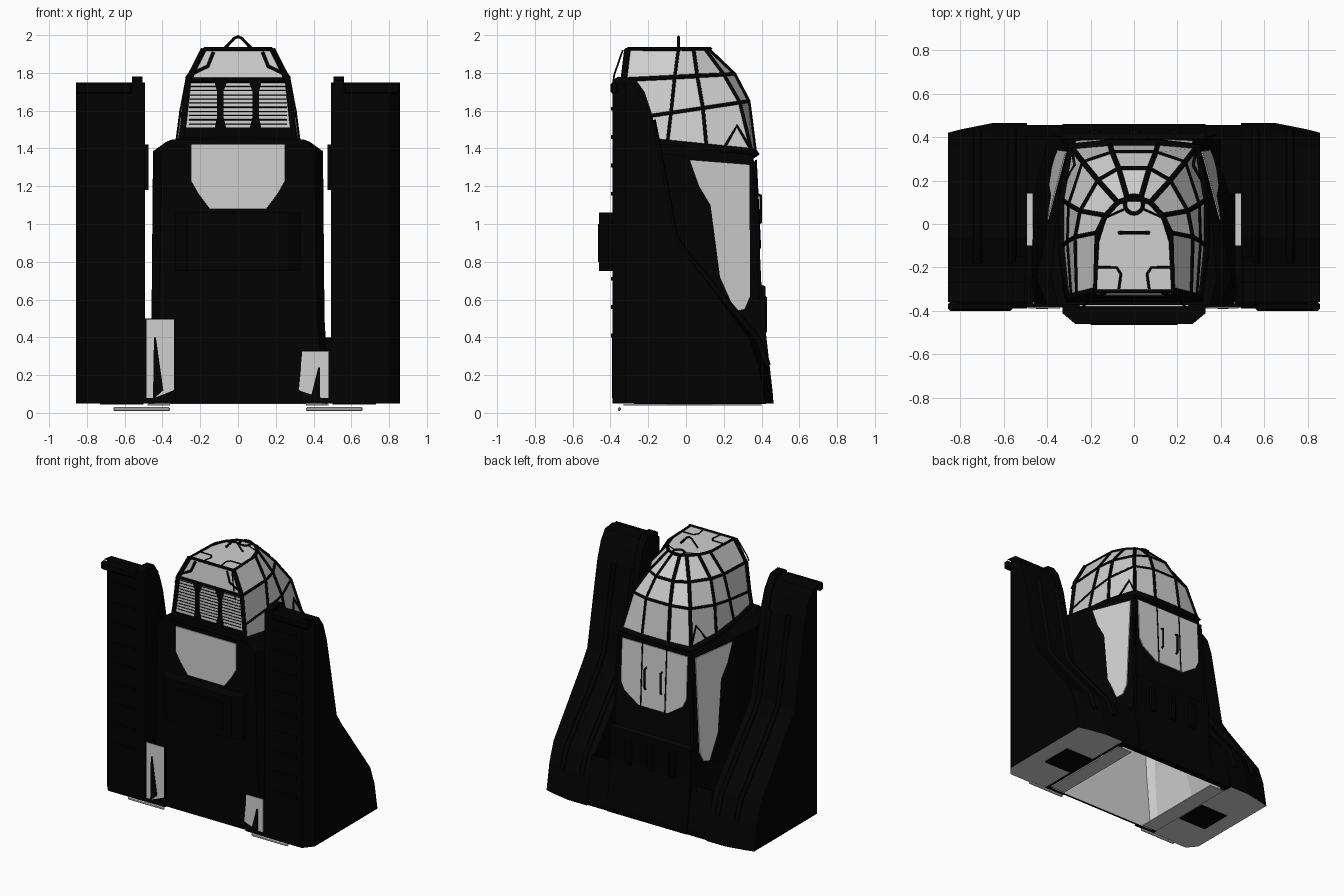
import bpy, bmesh, math
from mathutils import Vector
from mathutils.bvhtree import BVHTree

cube = bpy.data.objects.get("Cube")
if cube:
    bpy.data.objects.remove(cube, do_unlink=True)


def material(name, value):
    m = bpy.data.materials.new(name)
    m.use_nodes = True
    col = (value, value, value, 1)
    m.diffuse_color = col
    m.node_tree.nodes["Principled BSDF"].inputs["Base Color"].default_value = col
    return m


BLACK = material("black", 0.0005)
GREY = material("light grey", 0.63)


def add(name, bm, *mats):
    bmesh.ops.recalc_face_normals(bm, faces=bm.faces)
    me = bpy.data.meshes.new(name)
    bm.to_mesh(me)
    bm.free()
    for m in mats:
        me.materials.append(m)
    ob = bpy.data.objects.new(name, me)
    bpy.context.collection.objects.link(ob)
    return ob


def prism(name, pts, shift, mat):
    """Polygon of 3D points extruded along a shift vector."""
    bm = bmesh.new()
    f = bm.faces.new([bm.verts.new(p) for p in pts])
    r = bmesh.ops.extrude_face_region(bm, geom=[f])
    new = [v for v in r["geom"] if isinstance(v, bmesh.types.BMVert)]
    bmesh.ops.translate(bm, verts=new, vec=shift)
    return add(name, bm, mat)


def box(name, lo, hi, mat, bevel=0):
    pts = [(lo[0], lo[1], lo[2]), (hi[0], lo[1], lo[2]), (hi[0], hi[1], lo[2]), (lo[0], hi[1], lo[2])]
    ob = prism(name, pts, (0, 0, hi[2] - lo[2]), mat)
    if bevel:
        b = ob.modifiers.new("bevel", "BEVEL")
        b.width, b.segments = bevel, 1


def bars(name, paths, radius, closed=False):
    cu = bpy.data.curves.new(name, "CURVE")
    cu.dimensions = "3D"
    cu.bevel_depth, cu.bevel_resolution = radius, 0
    cu.use_fill_caps = True
    for path in paths:
        sp = cu.splines.new("POLY")
        sp.points.add(len(path) - 1)
        for p, c in zip(sp.points, path):
            p.co = (*c, 1)
        sp.use_cyclic_u = closed
    cu.materials.append(BLACK)
    bpy.context.collection.objects.link(bpy.data.objects.new(name, cu))


def ring(half, z, slope):
    full = half + [(-x, y) for x, y in reversed(half)]
    return [Vector((x, y, z + slope * y)) for x, y in full]


def loft(name, rings, mats, caps=(-1,)):
    bm = bmesh.new()
    vs = [[bm.verts.new(p) for p in r] for r in rings]
    n = len(rings[0])
    for a, b in zip(vs, vs[1:]):
        for i in range(n):
            j = (i + 1) % n
            bm.faces.new((a[i], a[j], b[j], b[i]))
    for c in caps:
        bm.faces.new(vs[c])
    return add(name, bm, *mats)


def mirror_pts(pts):
    return pts + [(-x, z) for x, z in reversed(pts)]


# Hollow central body, open below, with a grey inside
body_rings = [
    ring([(.46, -.37), (.485, -.3), (.485, .1), (.46, .43)], .05, 0),
    ring([(.42, -.37), (.458, -.3), (.44, .02), (.335, .4)], .5, 0),
    ring([(.4, -.37), (.45, -.25), (.395, 0), (.3, .36)], 1.36, -.1),
    ring([(.35, -.372), (.38, -.25), (.36, 0), (.29, .355)], 1.41, -.1),
]
body = loft("central_body", body_rings, (BLACK, GREY))
tree = BVHTree.FromPolygons([v.co[:] for v in body.data.vertices], [p.vertices[:] for p in body.data.polygons])
shell = body.modifiers.new("shell", "SOLIDIFY")
shell.thickness, shell.offset, shell.material_offset = .02, -1, 1


def plate(name, pts, start, direction):
    """Thin grey plate laid on the body by casting its corners along a direction."""
    d = Vector(direction)
    out = []
    for a, z in pts:
        origin = Vector((start, a, z)) if d.x else Vector((a, start, z))
        hit = tree.ray_cast(origin, d)[0]
        out.append((hit or origin + d * .6) - d * .008)
    prism(name, out, d * .006, GREY)


plate("front_panel", mirror_pts([(.25, 1.42), (.25, 1.23), (.21, 1.16), (.15, 1.08)]), -1, (0, 1, 0))
plate("rear_doors", mirror_pts([(.27, 1.325), (.27, 1.01), (.24, .95), (.12, .87)]), 1, (0, -1, 0))
side_window = [(.02, 1.34), (.335, 1.315), (.34, .62), (.31, .55), (.26, .54), (.18, .72), (.13, 1.1), (.07, 1.2)]
for s, side in ((1, "left"), (-1, "right")):
    plate(side + "_window", side_window, s, (-s, 0, 0))
    bars(side + "_door_seam", [[(.1 * s, .37, 1.34), (.1 * s, .393, .87)]], .005)
    hx = .065 * s
    bars(side + "_door_handle", [[(hx, .37, 1.16), (hx, .395, 1.15), (hx, .395, 1.01), (hx, .38, 1.0)]], .008)
    bars(side + "_body_seam", [[(.3 * s, .362, 1.33), (.328 * s, .395, .6)]], .01)

# Belt box and rear skirt
prism("belt_box", [(-.33, -.36, .75), (-.33, -.41, .75), (-.27, -.46, .75),
                   (.27, -.46, .75), (.33, -.41, .75), (.33, -.36, .75)], (0, 0, .31), BLACK)
box("belt_panel", (-.2, -.466, .8), (.2, -.45, 1.0), BLACK)
prism("rear_skirt", [(-.33, .37, .69), (-.33, .42, .67), (-.33, .42, .45), (-.33, .46, .1),
                     (-.33, .46, .05), (-.33, .42, .05)], (.66, 0, 0), BLACK)
prism("rear_base", [(-.5, .39, .4), (-.5, .4, .4), (-.5, .455, .1), (-.5, .455, .05), (-.5, .42, .05)],
      (1, 0, 0), BLACK)
for x in (-.18, 0, .18):
    box("rear_rib", (x - .03, .41, .42), (x + .03, .43, .62), BLACK, .01)


# Front corner openings, each with a dark strut
def front_patch(name, pts, mat, y):
    prism(name, [(x, y, z) for x, z in pts], (0, .006, 0), mat)


box("right_corner_block", (-.5, -.385, .05), (-.33, -.365, .5), BLACK)
box("left_corner_block", (.33, -.385, .05), (.5, -.365, .33), BLACK)
front_patch("right_opening", [(-.485, .495), (-.34, .495), (-.34, .12), (-.44, .08), (-.485, .08)], GREY, -.388)
front_patch("right_strut", [(-.445, .4), (-.435, .4), (-.395, .12), (-.44, .08), (-.45, .08)], BLACK, -.392)
front_patch("left_opening", [(.34, .325), (.48, .325), (.48, .08), (.44, .08), (.32, .12)], GREY, -.388)
front_patch("left_strut", [(.425, .24), (.435, .24), (.435, .08), (.385, .08)], BLACK, -.392)

# Side towers with chamfered outer edges, feet, ladder rungs and rear ridges
profile = [(-.39, .05), (-.39, 1.73), (-.36, 1.75), (-.27, 1.74), (-.22, 1.67), (-.18, 1.55),
           (-.15, 1.4), (-.06, .93), (.0, .84), (.38, .39), (.43, .25), (.465, .05)]


def tower_section(x, front, back):
    """Side profile at x with its front and lower back edges pulled in."""
    return [(x, y + front if i < 2 else y - back if i > 8 else y, z) for i, (y, z) in enumerate(profile)]


for s, side in ((1, "left"), (-1, "right")):
    sections = [(.493, 0, 0), (.65, 0, 0), (.8, 0, .03), (.857, .07, .045)]
    tower = loft(side + "_tower", [tower_section(x * s, f, b) for x, f, b in sections], (BLACK, GREY), (0, -1))
    for f in tower.data.polygons:
        if f.normal.z < -.9:
            f.material_index = 1
    crest = [(y, z + .03) for y, z in profile[1:7]] + [(-.39, 1.3)]
    prism(side + "_tower_crest", [(.505 * s, y, z) for y, z in crest], (.055 * s, 0, 0), BLACK)

    def part(name, lo, hi, mat, bevel=0):
        xs = sorted((lo[0] * s, hi[0] * s))
        box(side + name, (xs[0], *lo[1:]), (xs[1], *hi[1:]), mat, bevel)

    part("_tower_lip", (.56, -.4, 1.69), (.857, -.36, 1.75), BLACK, .01)
    for i in range(9):
        z = .4 + i * .15
        part("_rung", (.57, -.396, z), (.76, -.385, z + .02), BLACK)
    part("_inner_rail", (.475, -.36, 1.18), (.51, -.25, 1.42), BLACK)
    part("_gap_floor", (.465, -.1, .3), (.5, .14, .31), GREY)
    part("_front_gap_floor", (.465, -.38, .29), (.5, -.1, .305), BLACK)
    part("_rear_gap_floor", (.4, .14, .29), (.5, .4, .305), BLACK)
    part("_foot_bar", (.36, -.36, .01), (.66, -.345, .03), GREY, .005)
    part("_foot_strip", (.36, -.33, .038), (.48, .4, .046), GREY)
    part("_floor_hatch", (.5, -.1, .044), (.73, .14, .055), BLACK)
    for x in (.56, .72):
        bars(side + "_tower_ridge", [[(x * s, y, z) for y, z in profile[5:11]]], .02)

# Glazed cabin
cabin_rings = [
    ring([(.3, -.34), (.325, -.1), (.325, .11), (.285, .35), (.11, .365)], 1.41, -.1),
    ring([(.285, -.335), (.303, -.08), (.298, .09), (.235, .285), (.1, .33)], 1.6, .15),
    ring([(.262, -.33), (.268, -.06), (.245, .06), (.165, .2), (.07, .255)], 1.78, .05),
    ring([(.18, -.31), (.17, -.04), (.13, .04), (.075, .1), (.03, .115)], 1.925, 0),
]
loft("cabin_glass", cabin_rings, (GREY,))
bars("cabin_base_frame", [cabin_rings[0]], .026, True)
bars("cabin_rings", cabin_rings[2:], .012, True)
bars("cabin_middle_ring", [cabin_rings[1]], .01)
n = len(cabin_rings[0])
bars("cabin_ribs", [[r[i] for r in cabin_rings] for i in range(n)], .012)
bars("cabin_corner_posts", [[r[i] for r in cabin_rings] for i in (0, n - 1)], .018)
bars("rear_braces", [[(s * .31, .2, 1.4), (s * .271, .27, 1.52), (s * .285, .35, 1.385)] for s in (1, -1)], .009)

# Front shutters and mullions
for i in range(11):
    z = 1.53 + i * .022
    bars("shutter_slat", [[(-.26, -.338, z), (.26, -.338, z)]], .0028)
front_patch("sill", mirror_pts([(.29, 1.43), (.28, 1.51)]), BLACK, -.348)
for s in (1, -1):
    front_patch("mullion", [(x * s, z) for x, z in ((.06, 1.5), (.078, 1.57), (.078, 1.7), (.05, 1.77),
                (.13, 1.77), (.11, 1.7), (.11, 1.57), (.125, 1.5))], BLACK, -.349)
    bars("upper_corner_brace", [[(.235 * s, -.333, 1.8), (.16 * s, -.327, 1.835), (.13 * s, -.316, 1.91)]], .009)
    bars("grab_rail", [[(.25 * s, -.385, 1.75), (.235 * s, -.38, 1.79), (.185 * s, -.335, 1.92)]], .005)

# Roof hatch lines, rear hub ring and lifting loop
hub = [(.042 * math.cos(a), .09 + .042 * math.sin(a), 1.928) for a in [i * math.tau / 16 for i in range(16)]]
bars("roof_hub", [hub], .009, True)
bars("roof_lines", [[(s * x, y, 1.926) for x, y in
                     ((.17, -.2), (.08, -.2), (.06, -.23), (.07, -.3))] for s in (1, -1)], .006)
bars("roof_arch", [[(s * x, y, 1.926) for x, y in ((.165, -.08), (.13, .03), (.04, .07))] for s in (1, -1)], .005)
bars("lifting_loop", [[(-.07, -.04, 1.93), (-.02, -.04, 1.983), (0, -.04, 1.992),
                       (.02, -.04, 1.983), (.07, -.04, 1.93)]], .008)
